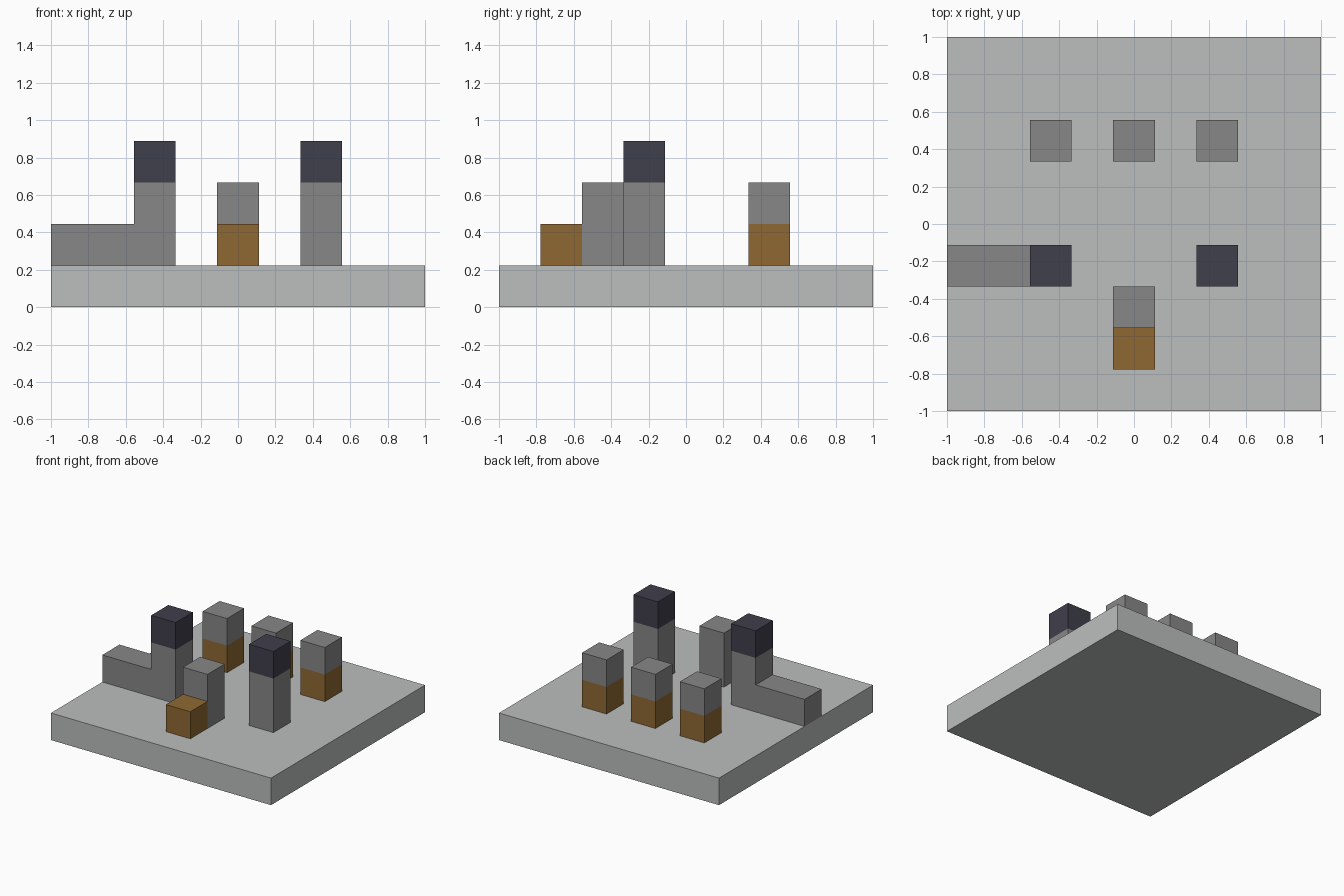
import bpy
import bmesh
from mathutils import Matrix, Vector

cube = bpy.data.objects.get("Cube")
if cube:
    bpy.data.objects.remove(cube, do_unlink=True)

U = 2 / 9  # one block of the nine-block grid


def material(name, rgb):
    mat = bpy.data.materials.new(name)
    mat.use_nodes = True
    colour = (*rgb, 1)
    mat.diffuse_color = colour
    mat.node_tree.nodes["Principled BSDF"].inputs["Base Color"].default_value = colour
    return mat


pale = material("pale_stone", (0.497, 0.521, 0.515))
grey = material("grey_stone", (0.242, 0.242, 0.242))
brown = material("brown_wood", (0.275, 0.141, 0.033))
dark = material("dark_slate", (0.051, 0.05, 0.072))


def finish(name, bm, mats):
    bmesh.ops.recalc_face_normals(bm, faces=bm.faces)
    mesh = bpy.data.meshes.new(name)
    bm.to_mesh(mesh)
    bm.free()
    for mat in mats:
        mesh.materials.append(mat)
    obj = bpy.data.objects.new(name, mesh)
    bpy.context.collection.objects.link(obj)
    return obj


def box(name, centre, size, lower, upper=None, split=None):
    """Box in block units; faces above the split height take the upper colour."""
    bm = bmesh.new()
    place = Matrix.Translation(Vector(centre) * U) @ Matrix.Diagonal((*(Vector(size) * U), 1))
    bmesh.ops.create_cube(bm, size=1, matrix=place)
    if upper:
        bmesh.ops.bisect_plane(bm, geom=bm.verts[:] + bm.edges[:] + bm.faces[:],
                               plane_co=(0, 0, split * U), plane_no=(0, 0, 1))
        for face in bm.faces:
            face.material_index = int(face.calc_center_median().z > split * U)
    return finish(name, bm, [lower, upper] if upper else [lower])


# Square floor slab
box("floor_slab", (0, 0, 0.5), (9, 9, 1), pale)

# Row of three back posts, wood below and stone above
for side, x in (("right", -2), ("middle", 0), ("left", 2)):
    box("back_post_" + side, (x, 2, 2), (1, 1, 2), brown, grey, 2)

# Tall left tower with a dark cap
box("left_tower", (2, -1, 2.5), (1, 1, 3), grey, dark, 3)

# Right tower and its low wall, extruded from one L-shaped outline
outline = [(-4.5, 1), (-1.5, 1), (-1.5, 3), (-2.5, 3), (-2.5, 2), (-4.5, 2)]
bm = bmesh.new()
side_face = bm.faces.new([bm.verts.new((x * U, -1.5 * U, z * U)) for x, z in outline])
new = bmesh.ops.extrude_face_region(bm, geom=[side_face], use_keep_orig=True)["geom"]
bmesh.ops.translate(bm, vec=(0, U, 0),
                    verts=[v for v in new if isinstance(v, bmesh.types.BMVert)])
finish("right_tower_and_wall", bm, [grey])
box("right_tower_cap", (-2, -1, 3.5), (1, 1, 1), dark)

# Front post with a wooden step
box("front_post", (0, -2, 2), (1, 1, 2), grey)
box("front_step", (0, -3, 1.5), (1, 1, 1), brown)
